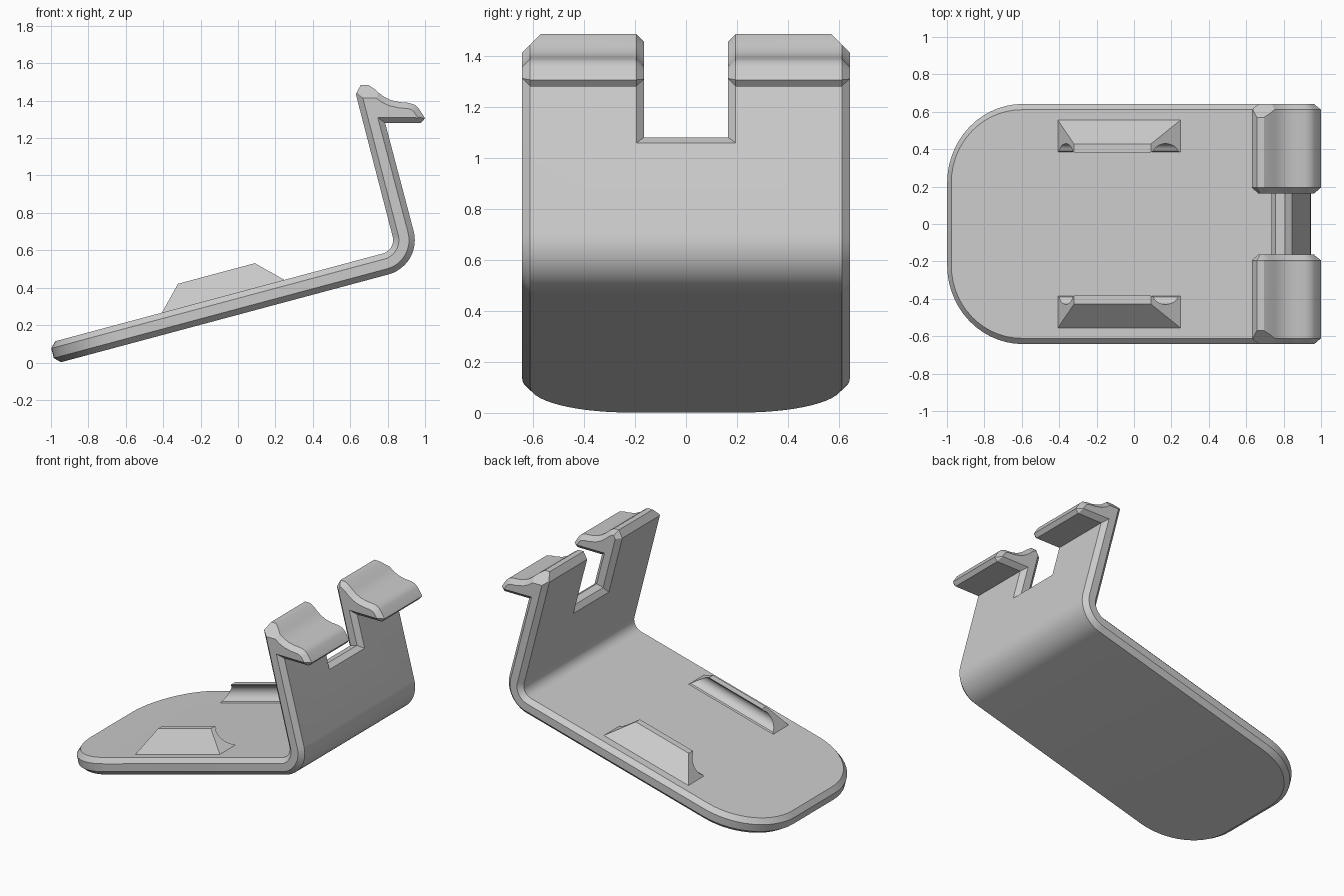
import bpy, bmesh, math
from mathutils import Vector

cube = bpy.data.objects.get("Cube")
if cube:
    bpy.data.objects.remove(cube, do_unlink=True)

TILT = math.radians(15)
CORNER = Vector((0.988, 0, 0.52))          # outer corner of the bend
U = Vector((math.cos(TILT), 0, math.sin(TILT)))   # along the base
W = Vector((-math.sin(TILT), 0, math.cos(TILT)))  # up the wall
THICK, LENGTH, HALF, CHAMFER = 0.116, 2.034, 0.642, 0.031

grey = bpy.data.materials.new("light_grey")
grey.use_nodes = True
colour = (0.6, 0.6, 0.6, 1)
grey.diffuse_color = colour
grey.node_tree.nodes["Principled BSDF"].inputs["Base Color"].default_value = colour


def place(u, y, w):
    return CORNER + U * u + W * w + Vector((0, y, 0))


def arc(cx, cy, r, a0, a1, n):
    angles = [math.radians(a0 + (a1 - a0) * i / n) for i in range(n + 1)]
    return [(cx + r * math.cos(a), cy + r * math.sin(a)) for a in angles]


def loft(name, ring_a, ring_b):
    """Closed solid between two matching rings of points."""
    bm = bmesh.new()
    a = [bm.verts.new(p) for p in ring_a]
    b = [bm.verts.new(p) for p in ring_b]
    n = len(a)
    bm.faces.new(a)
    bm.faces.new(b[::-1])
    for i in range(n):
        bm.faces.new((a[i], b[i], b[(i + 1) % n], a[(i + 1) % n]))
    bmesh.ops.recalc_face_normals(bm, faces=bm.faces)
    mesh = bpy.data.meshes.new(name)
    bm.to_mesh(mesh)
    bm.free()
    mesh.materials.append(grey)
    ob = bpy.data.objects.new(name, mesh)
    bpy.context.collection.objects.link(ob)
    return ob


def smooth(ob):
    bpy.ops.object.select_all(action='DESELECT')
    ob.select_set(True)
    bpy.context.view_layer.objects.active = ob
    bpy.ops.object.shade_smooth_by_angle(angle=math.radians(25))


# Side profile: base, bend, wall and hooked lip
R = 0.19
outer = [(-LENGTH, 0)] + arc(-R, R, R, -90, 0, 12)
inner = arc(-R, R, R - THICK, 0, -90, 12) + [(-LENGTH, THICK)]
hook = [(0.787, 1.28), (0.978, 1.28), (1.0, 1.306), (0.965, 1.36), (0.945, 1.378),
        (0.915, 1.388), (0.865, 1.392), (0.82, 1.402), (0.785, 1.418), (0.755, 1.44),
        (0.73, 1.462), (0.695, 1.485), (0.657, 1.485), (0.63, 1.435)]
profile = [place(u, 0, w) for u, w in outer]
profile += [Vector((x, 0, z)) for x, z in hook]
profile += [place(u, 0, w) for u, w in inner]
side = Vector((0, 0.8, 0))
bracket = loft("bracket", [p - side for p in profile], [p + side for p in profile])

# Plan outline with the rounded free end
CR = 0.42
plan = [(0.6, -HALF), (0.6, HALF)]
plan += arc(CR - LENGTH, HALF - CR, CR, 90, 180, 14)
plan += arc(CR - LENGTH, CR - HALF, CR, 180, 270, 14)
outline = loft("outline_cutter", [place(u, y, -0.7) for u, y in plan],
               [place(u, y, 1.8) for u, y in plan])

# Notch between the two hooks
gap = [(-0.4, -0.164), (0.4, -0.164), (0.4, 0.164), (-0.4, 0.164)]
notch = loft("notch_cutter", [place(u, y, 0.588) for u, y in gap],
             [place(u, y, 1.6) for u, y in gap])

for cutter, op in ((outline, 'INTERSECT'), (notch, 'DIFFERENCE')):
    cutter.hide_render = True
    mod = bracket.modifiers.new(cutter.name, 'BOOLEAN')
    mod.operation, mod.object, mod.solver = op, cutter, 'EXACT'
bpy.context.view_layer.update()
evaluated = bracket.evaluated_get(bpy.context.evaluated_depsgraph_get())
bm = bmesh.new()
bm.from_mesh(evaluated.to_mesh())
evaluated.to_mesh_clear()
bracket.modifiers.clear()
for cutter in (outline, notch):
    bpy.data.objects.remove(cutter, do_unlink=True)

# Chamfer the rim of the plate, the notch and the hook sides
bmesh.ops.remove_doubles(bm, verts=bm.verts, dist=0.0005)
bmesh.ops.dissolve_limit(bm, angle_limit=math.radians(1), verts=bm.verts, edges=bm.edges)


def on_rim(e):
    if len(e.link_faces) != 2 or not e.is_convex or e.calc_face_angle() < 0.8:
        return False
    a, b = (v.co for v in e.verts)
    crosswise = abs((b - a).normalized().y) > 0.99
    return not (crosswise and a.z > 1.2)


bmesh.ops.bevel(bm, geom=[e for e in bm.edges if on_rim(e)], offset=CHAMFER,
                segments=1, profile=0.5, affect='EDGES', clamp_overlap=False)

# Clip the outer top corners of the hooks
for s in (-1, 1):
    geom = bm.verts[:] + bm.edges[:] + bm.faces[:]
    cut = bmesh.ops.bisect_plane(bm, geom=geom, plane_co=(0, s * HALF, 1.413),
                                 plane_no=(0, s, 1), clear_outer=True)
    rim = [e for e in cut["geom_cut"] if isinstance(e, bmesh.types.BMEdge)]
    bmesh.ops.holes_fill(bm, edges=rim)
bmesh.ops.recalc_face_normals(bm, faces=bm.faces)
bm.to_mesh(bracket.data)
bm.free()
smooth(bracket)

# Side clips: sloped outside, hollowed inside, raked ends
RISE = 0.129
section = [(0.557, 0), (0.428, RISE), (0.383, RISE)]
section += arc(0.375, RISE / 2, 0.055, 75, -75, 10)
section += [(0.383, 0)]
for name, s in (("left_clip", -1), ("right_clip", 1)):
    ends = []
    for u0, rake in ((-1.415, 0.97), (-0.733, -1.02)):
        ends.append([place(u0 + rake * h, -s * y, THICK - 0.002 + h) for y, h in section])
    smooth(loft(name, *ends))
